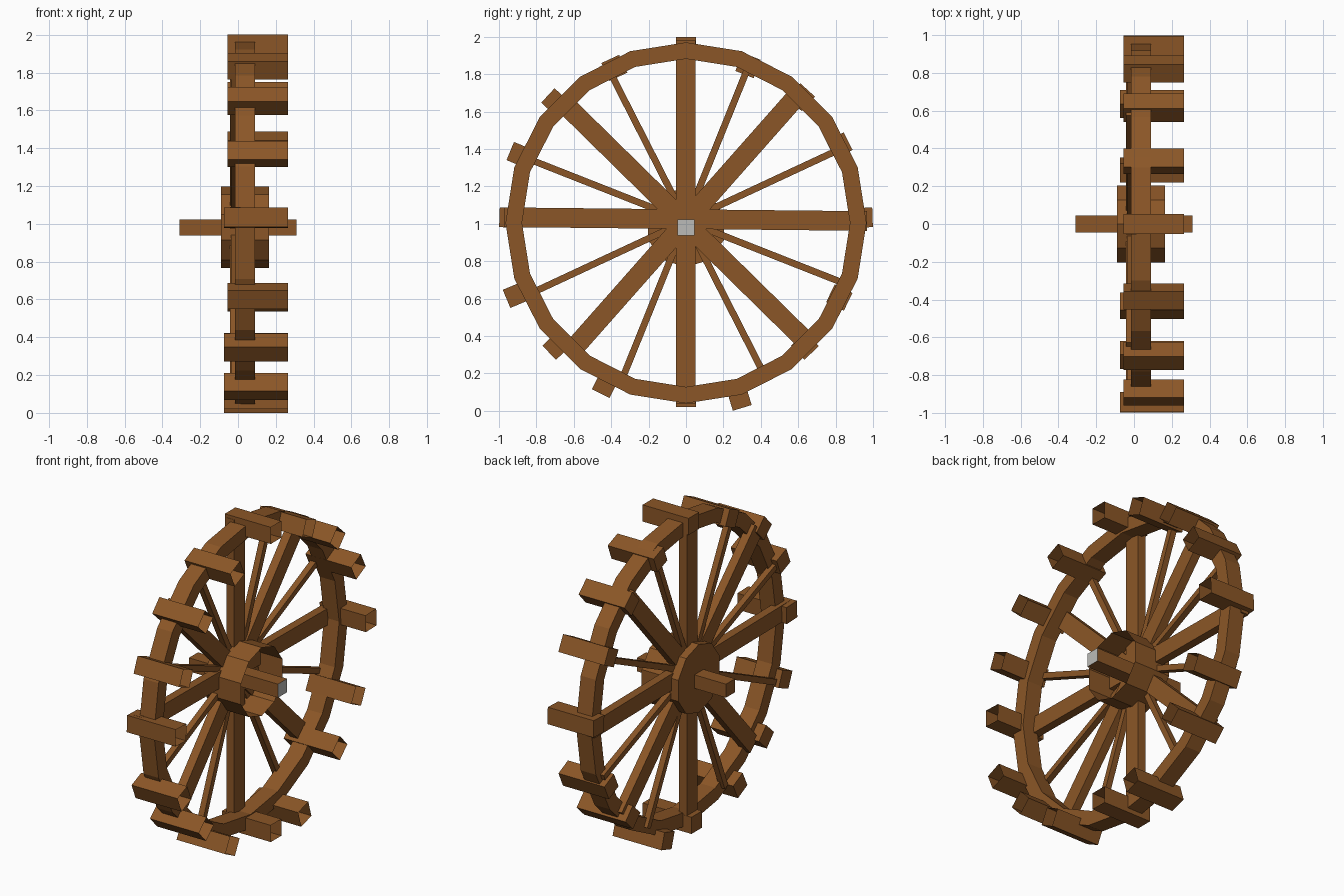
import bpy, bmesh, math
from mathutils import Vector

if "Cube" in bpy.data.objects:
    bpy.data.objects.remove(bpy.data.objects["Cube"])


def material(name, rgb):
    m = bpy.data.materials.new(name)
    m.diffuse_color = (*rgb, 1)
    m.use_nodes = True
    m.node_tree.nodes["Principled BSDF"].inputs["Base Color"].default_value = m.diffuse_color
    return m


WOOD = material("brown_wood", (0.26, 0.094, 0.02))
STEEL = material("light_grey", (0.5, 0.5, 0.48))


def finish(name, bm):
    me = bpy.data.meshes.new(name)
    bm.to_mesh(me)
    bm.free()
    me.materials.append(WOOD)
    ob = bpy.data.objects.new(name, me)
    bpy.context.collection.objects.link(ob)
    return ob


def prism(name, outline, x0, x1, open_right=False):
    """Extrude a counter-clockwise (y, z) outline along x."""
    bm = bmesh.new()
    a = [bm.verts.new((x0, y, z)) for y, z in outline]
    b = [bm.verts.new((x1, y, z)) for y, z in outline]
    n = len(outline)
    bm.faces.new(a[::-1])
    if not open_right:
        bm.faces.new(b)
    for i in range(n):
        j = (i + 1) % n
        bm.faces.new((a[i], a[j], b[j], b[i]))
    return finish(name, bm)


def bar(cy, cz, deg, length, width):
    """Rectangle outline with its long direction at an angle in the wheel plane."""
    a = math.radians(deg)
    u = Vector((math.cos(a), math.sin(a))) * length / 2
    v = Vector((-math.sin(a), math.cos(a))) * width / 2
    c = Vector((cy, cz))
    return [c - u - v, c + u - v, c + u + v, c - u + v]


def circle(r, n, cz):
    return [(-r * math.sin(2 * math.pi * i / n), cz + r * math.cos(2 * math.pi * i / n))
            for i in range(n)]


# Rim: 20-sided ring with a square section
bm = bmesh.new()
loops = [[bm.verts.new((x, y, z)) for y, z in circle(r, 20, 1.005)]
         for x, r in ((-0.015, 0.965), (0.09, 0.965), (0.09, 0.877), (-0.015, 0.877))]
for k in range(4):
    p, q = loops[k], loops[(k + 1) % 4]
    for i in range(20):
        j = (i + 1) % 20
        bm.faces.new((p[i], p[j], q[j], q[i]))
bmesh.ops.recalc_face_normals(bm, faces=bm.faces)
finish("rim", bm)

# Spokes: four thick and four thin beams crossing the whole wheel
for deg, cz, length in ((-0.6, 1.025, 1.94), (48.5, 1.01, 1.86), (90, 1.01, 1.94), (135.5, 1.005, 1.86)):
    prism("thick_spoke", bar(-0.002, cz, deg, length, 0.105), -0.042, 0.012)
for deg in (25, 68, 117, 158.5):
    prism("thin_spoke", bar(0, 1.015, deg, 1.86, 0.036), -0.038, 0.0)

# Paddle buckets: boxes open on the right, (angle, outer radius, left end)
S = 0.105
BUCKETS = ((2, 0.998, -0.055), (27, 0.973, -0.055), (47.7, 0.967, -0.055),
           (68.6, 0.962, -0.055), (90, 1.0, -0.055), (114.7, 0.97, -0.055),
           (137.1, 1.008, -0.055), (157.5, 1.017, -0.055), (178, 0.998, -0.075),
           (202.7, 1.04, -0.055), (223.3, 1.005, -0.075), (243.3, 1.016, -0.075),
           (270, 0.98, -0.075), (287, 1.029, -0.075), (314.2, 0.963, -0.075),
           (334.3, 0.962, -0.055))
for deg, r, x0 in BUCKETS:
    a = math.radians(deg)
    rc = r - S / 2
    prism("bucket", bar(rc * math.cos(a), 1 + rc * math.sin(a), deg, S, S), x0, 0.265, True)

# Hub: ten-sided drum open on the right
prism("hub", circle(0.215, 10, 0.982), -0.09, 0.165, True)

# Axle: square beam with a grey right end
axle = prism("axle", bar(0, 0.98, 0, 0.09, 0.085), -0.31, 0.31)
axle.data.materials.append(STEEL)
for p in axle.data.polygons:
    if p.normal.x > 0.9:
        p.material_index = 1
